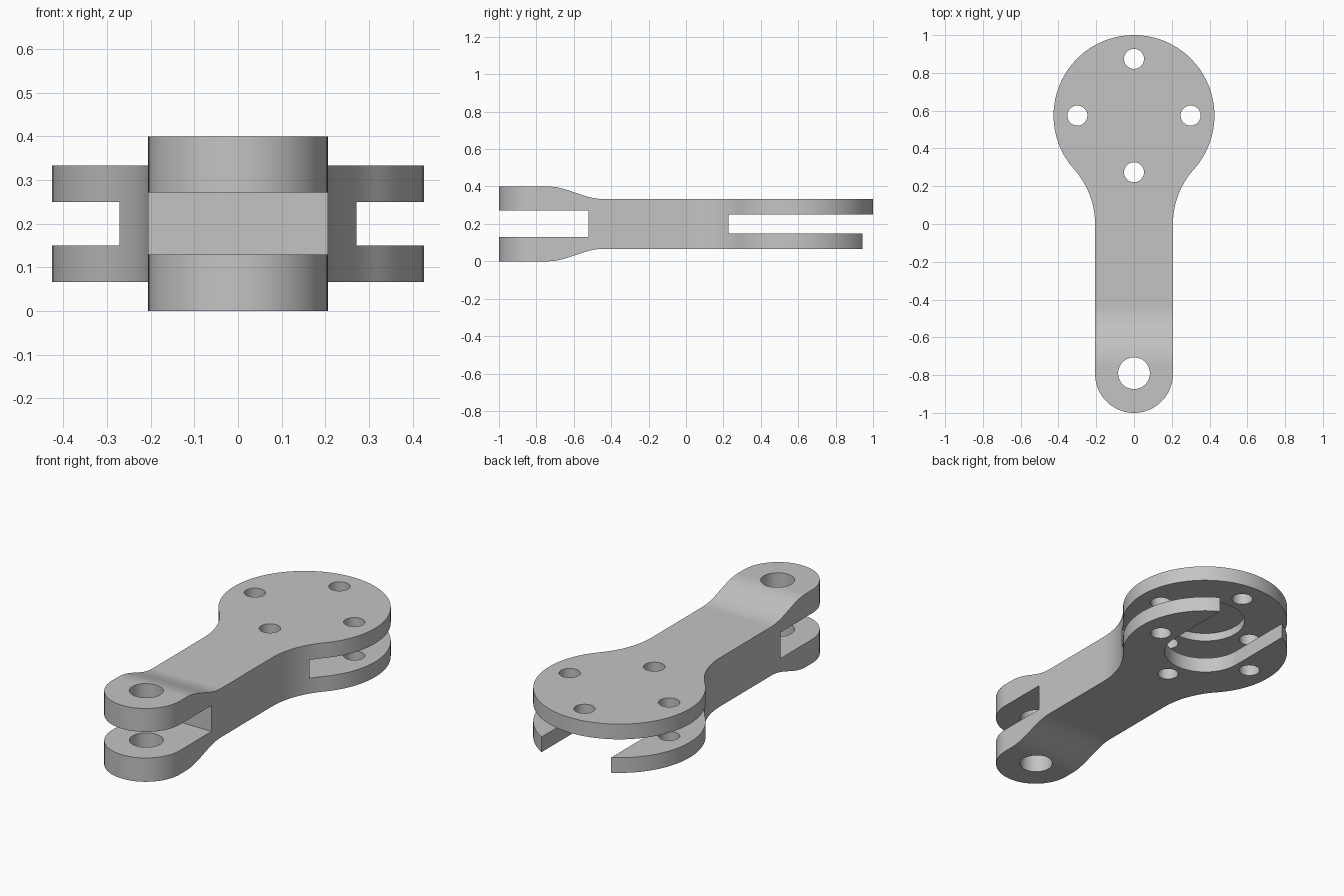
import bpy
import bmesh
from math import pi, sin, cos, atan2, hypot

cube = bpy.data.objects.get("Cube")
if cube:
    bpy.data.objects.remove(cube, do_unlink=True)

# Main dimensions
HALF_W = 0.206            # arm half width, also the clevis radius
TIP_Y = -1 + HALF_W       # clevis centre
HEAD_R = 0.426
HEAD_Y = 1 - HEAD_R       # disc centre
HEIGHT = 0.4
STEP = 0.067              # arm is thinner than the clevis by this, top and bottom

grey = bpy.data.materials.new("light_grey")
grey.use_nodes = True
colour = (0.55, 0.55, 0.55, 1)
grey.diffuse_color = colour
grey.node_tree.nodes["Principled BSDF"].inputs["Base Color"].default_value = colour


def arc(cx, cy, r, start, end, n):
    return [(cx + r * cos(start + (end - start) * i / n),
             cy + r * sin(start + (end - start) * i / n)) for i in range(n + 1)]


def prism(name, points, low, high, axis="Z"):
    """Extrude a closed outline along Z (x, y points) or along X (y, z points)."""
    bm = bmesh.new()
    place = (lambda a, b: (a, b, low)) if axis == "Z" else (lambda a, b: (low, a, b))
    face = bm.faces.new([bm.verts.new(place(a, b)) for a, b in points])
    top = bmesh.ops.extrude_face_region(bm, geom=[face])["geom"]
    shift = (0, 0, high - low) if axis == "Z" else (high - low, 0, 0)
    bmesh.ops.translate(bm, vec=shift,
                        verts=[v for v in top if isinstance(v, bmesh.types.BMVert)])
    bmesh.ops.recalc_face_normals(bm, faces=bm.faces)
    mesh = bpy.data.meshes.new(name)
    bm.to_mesh(mesh)
    bm.free()
    obj = bpy.data.objects.new(name, mesh)
    bpy.context.collection.objects.link(obj)
    mesh.materials.append(grey)
    return obj


def hole(name, x, y, r, low, high):
    return prism(name, arc(x, y, r, 0, 2 * pi, 48)[:-1], low, high)


def box(name, y0, y1, z0, z1):
    return prism(name, [(y0, z0), (y1, z0), (y1, z1), (y0, z1)], -1, 1, "X")


# Plan outline: round tip, straight arm, neck fillet, round head
fillet = ((HALF_W ** 2 + HEAD_Y ** 2 - HEAD_R ** 2) / (2 * (HEAD_R - HALF_W)))
fx = HALF_W + fillet
meet = atan2(HEAD_Y, -fx)               # fillet angle where it touches the head
right = arc(0, TIP_Y, HALF_W, -pi / 2, 0, 20)
right += arc(fx, 0, fillet, pi, meet, 14)
right += arc(0, HEAD_Y, HEAD_R, meet - pi, pi / 2, 44)[1:]
outline = right + [(-x, y) for x, y in reversed(right[1:-1])]
link = prism("link_arm", outline, -0.1, HEIGHT + 0.1)

# Side profile: thick clevis easing into the thinner arm
ease = [(-0.74 + 0.3 * i / 16, STEP * (1 - cos(pi * i / 16)) / 2) for i in range(17)]
lower = [(-1.2, 0)] + ease + [(1.2, STEP)]
profile = lower + [(y, HEIGHT - z) for y, z in reversed(lower)]
side_shape = prism("side_shape", profile, -1, 1, "X")

# Cutters: clevis gap, disc gap, bottom opening, shallow recess and bolt holes
u_slot = arc(0, HEAD_Y, 0.21, -pi, 0, 32) + [(0.21, 1.2), (-0.21, 1.2)]
cutters = [
    box("clevis_gap", -1.2, -0.522, 0.13, 0.272),
    box("disc_gap", 0.228, 1.2, 0.15, 0.25),
    prism("bottom_opening", u_slot, -0.2, 0.2),
    hole("disc_recess", 0, HEAD_Y, 0.205, 0.2, 0.295),
    hole("pivot_hole", 0, -0.79, 0.084, -0.2, 0.6),
]
for k in range(4):
    a = k * pi / 2
    cutters.append(hole("bolt_hole", 0.3 * cos(a), HEAD_Y + 0.3 * sin(a), 0.053, -0.2, 0.6))

bpy.ops.object.select_all(action="DESELECT")
bpy.context.view_layer.objects.active = link
link.select_set(True)


def cut(tool, operation):
    mod = link.modifiers.new(tool.name, "BOOLEAN")
    mod.operation = operation
    mod.solver = "EXACT"
    mod.object = tool
    bpy.ops.object.modifier_apply(modifier=mod.name)
    bpy.data.objects.remove(tool, do_unlink=True)


cut(side_shape, "INTERSECT")
for tool in cutters:
    cut(tool, "DIFFERENCE")

# Smooth curves, crisp edges, flat plates
bpy.ops.object.shade_smooth_by_angle(angle=pi / 6)
weighted = link.modifiers.new("weighted_normals", "WEIGHTED_NORMAL")
weighted.keep_sharp = True
